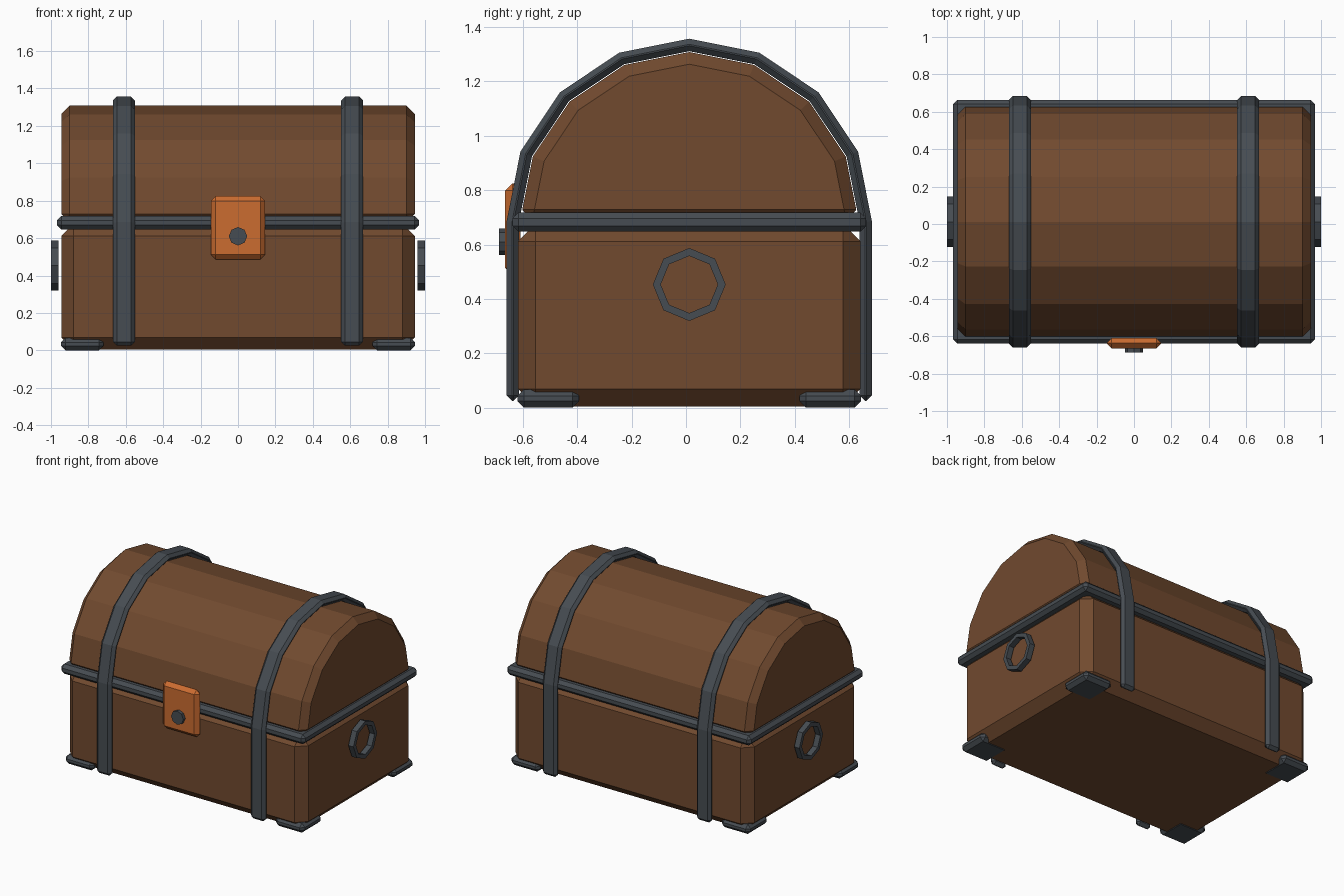
import bpy, bmesh
from math import sin, cos, pi

if "Cube" in bpy.data.objects:
    bpy.data.objects.remove(bpy.data.objects["Cube"])

CY = 0.012      # depth centre of the chest
ZC = 0.685      # height of the lid's arc centre


def mat(name, rgb):
    m = bpy.data.materials.new(name)
    m.diffuse_color = (*rgb, 1)
    m.use_nodes = True
    m.node_tree.nodes["Principled BSDF"].inputs["Base Color"].default_value = m.diffuse_color
    return m


WOOD = mat("wood", (0.165, 0.068, 0.028))
IRON = mat("iron", (0.062, 0.073, 0.085))
COPPER = mat("copper", (0.60, 0.15, 0.03))


def finish(bm, name, material, bevel=0):
    bmesh.ops.recalc_face_normals(bm, faces=bm.faces[:])
    me = bpy.data.meshes.new(name)
    bm.to_mesh(me)
    bm.free()
    me.materials.append(material)
    ob = bpy.data.objects.new(name, me)
    bpy.context.collection.objects.link(ob)
    if bevel:
        mod = ob.modifiers.new("chamfer", 'BEVEL')
        mod.width = bevel
        mod.segments = 1
        mod.limit_method = 'ANGLE'
        mod.angle_limit = 0.7
    return ob


def box(name, lo, hi, material, bevel):
    bm = bmesh.new()
    bmesh.ops.create_cube(bm, size=1)
    for v in bm.verts:
        v.co = [(a + b) / 2 + c * (b - a) for a, b, c in zip(lo, hi, v.co)]
    return finish(bm, name, material, bevel)


def extrude_x(name, profile, x0, x1, material, bevel):
    """Closed (y, z) profile extruded from x0 to x1."""
    bm = bmesh.new()
    face = bm.faces.new([bm.verts.new((x0, y, z)) for y, z in profile])
    ext = bmesh.ops.extrude_face_region(bm, geom=[face])["geom"]
    bmesh.ops.translate(bm, vec=(x1 - x0, 0, 0),
                        verts=[g for g in ext if isinstance(g, bmesh.types.BMVert)])
    return finish(bm, name, material, bevel)


def arc(r):
    return [(CY - r * cos(pi * i / 8), ZC + r * sin(pi * i / 8)) for i in range(9)]


# Wooden body and arched lid
box("body", (-0.945, CY - 0.63, 0.004), (0.945, CY + 0.63, 0.677), WOOD, 0.065)
extrude_x("lid", arc(0.623), -0.945, 0.945, WOOD, 0.044)

# Iron rim between body and lid
box("rim_band", (-0.967, CY - 0.651, 0.647), (0.967, CY + 0.651, 0.717), IRON, 0.022)

# Straps running up the front, over the lid and down the back
outer, inner = arc(0.672), arc(0.626)
strap = ([(CY - 0.672, 0.025)] + outer + [(CY + 0.672, 0.025), (CY + 0.626, 0.025)]
         + inner[::-1] + [(CY - 0.626, 0.025)])
for side, s in (("left", -1), ("right", 1)):
    extrude_x(f"strap_{side}", strap, s * 0.61 - 0.058, s * 0.61 + 0.058, IRON, 0.02)

    # Corner feet
    for end, t in (("front", -1), ("back", 1)):
        xs = sorted((s * 0.72, s * 0.947))
        ys = sorted((CY + t * 0.405, CY + t * 0.632))
        box(f"foot_{end}_{side}", (xs[0], ys[0], 0), (xs[1], ys[1], 0.067), IRON, 0.024)

    # Eight-sided ring handle, square in section
    bm = bmesh.new()
    rings = []
    for r, x in ((0.134, 0.96), (0.134, 1.0), (0.105, 1.0), (0.105, 0.96)):
        rings.append([bm.verts.new((s * x, CY + r * cos(pi * i / 4), 0.453 + r * sin(pi * i / 4)))
                      for i in range(8)])
    for k in range(4):
        a, b = rings[k], rings[(k + 1) % 4]
        for i in range(8):
            j = (i + 1) % 8
            bm.faces.new((a[i], a[j], b[j], b[i]))
    finish(bm, f"ring_handle_{side}", IRON)

# Lock plate and its round boss
box("lock_plate", (-0.145, -0.665, 0.487), (0.145, -0.609, 0.825), COPPER, 0.026)
bm = bmesh.new()
face = bm.faces.new([bm.verts.new((0.049 * cos(pi * i / 4), -0.688, 0.61 + 0.049 * sin(pi * i / 4)))
                     for i in range(8)])
ext = bmesh.ops.extrude_face_region(bm, geom=[face])["geom"]
bmesh.ops.translate(bm, vec=(0, 0.05, 0),
                    verts=[g for g in ext if isinstance(g, bmesh.types.BMVert)])
finish(bm, "lock_boss", IRON)
